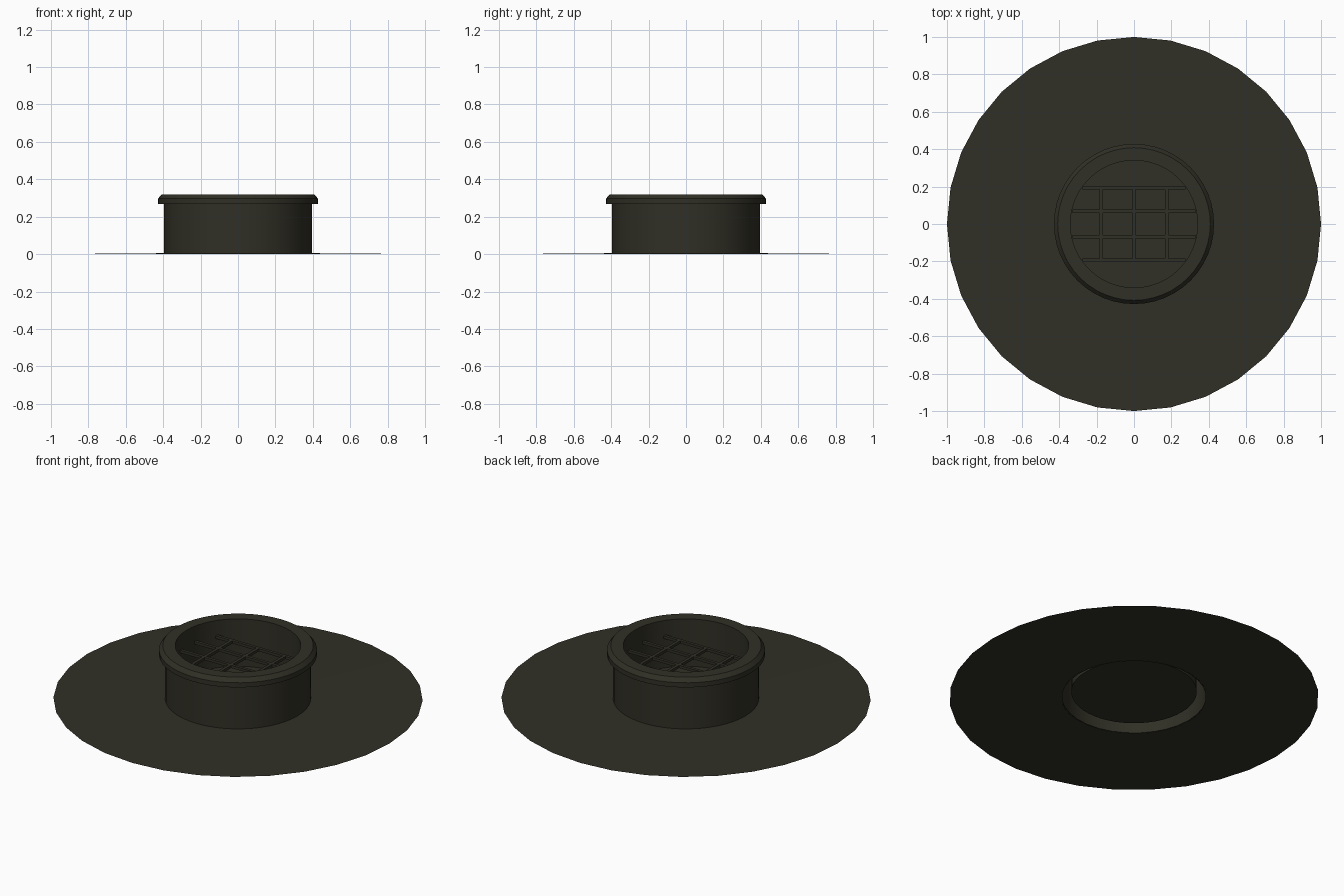
import bpy, bmesh, math

if "Cube" in bpy.data.objects:
    bpy.data.objects.remove(bpy.data.objects["Cube"])

mat = bpy.data.materials.new("dark olive")
mat.diffuse_color = (0.030, 0.029, 0.019, 1)
mat.use_nodes = True
mat.node_tree.nodes["Principled BSDF"].inputs["Base Color"].default_value = mat.diffuse_color


def finish(name, bm):
    me = bpy.data.meshes.new(name)
    bm.to_mesh(me)
    bm.free()
    ob = bpy.data.objects.new(name, me)
    bpy.context.collection.objects.link(ob)
    me.materials.append(mat)
    bpy.ops.object.select_all(action='DESELECT')
    bpy.context.view_layer.objects.active = ob
    ob.select_set(True)
    return ob


def lathe(name, profile, sides, cap=False):
    """Spin (radius, z) points, listed from the outside in, around z."""
    bm = bmesh.new()
    rings = [[bm.verts.new((r * math.cos(2 * math.pi * i / sides),
                            r * math.sin(2 * math.pi * i / sides), z))
              for i in range(sides)] for r, z in profile]
    for a, b in zip(rings, rings[1:]):
        for i in range(sides):
            j = (i + 1) % sides
            bm.faces.new((a[i], a[j], b[j], b[i]))
    if cap:
        bm.faces.new(rings[-1])
    ob = finish(name, bm)
    bpy.ops.object.shade_smooth_by_angle(angle=math.radians(25))
    return ob


# Wide, very shallow base flange, open in the middle
lathe("base_flange", [(1.0, 0.0), (0.39, 0.005)], 32)

# Tube with chamfered lip, inner wall and closed floor
lathe("collar", [(0.395, 0.004), (0.395, 0.268), (0.428, 0.268), (0.428, 0.296),
                 (0.408, 0.32), (0.34, 0.32), (0.34, 0.037)], 48, cap=True)

# Grille bars inside the tube
bm = bmesh.new()


def bar(x, y, sx, sy):
    vs = bmesh.ops.create_cube(bm, size=1)["verts"]
    bmesh.ops.scale(bm, vec=(sx, sy, 0.016), verts=vs)
    bmesh.ops.translate(bm, vec=(x, y, 0.225), verts=vs)


W = 0.018
for y in (-0.193, -0.068, 0.068, 0.193):
    bar(0, y, 2 * math.sqrt(0.337 ** 2 - y ** 2), W)
for x in (-0.175, 0, 0.175):
    bar(x, 0, W, 0.39)
finish("grille", bm)
